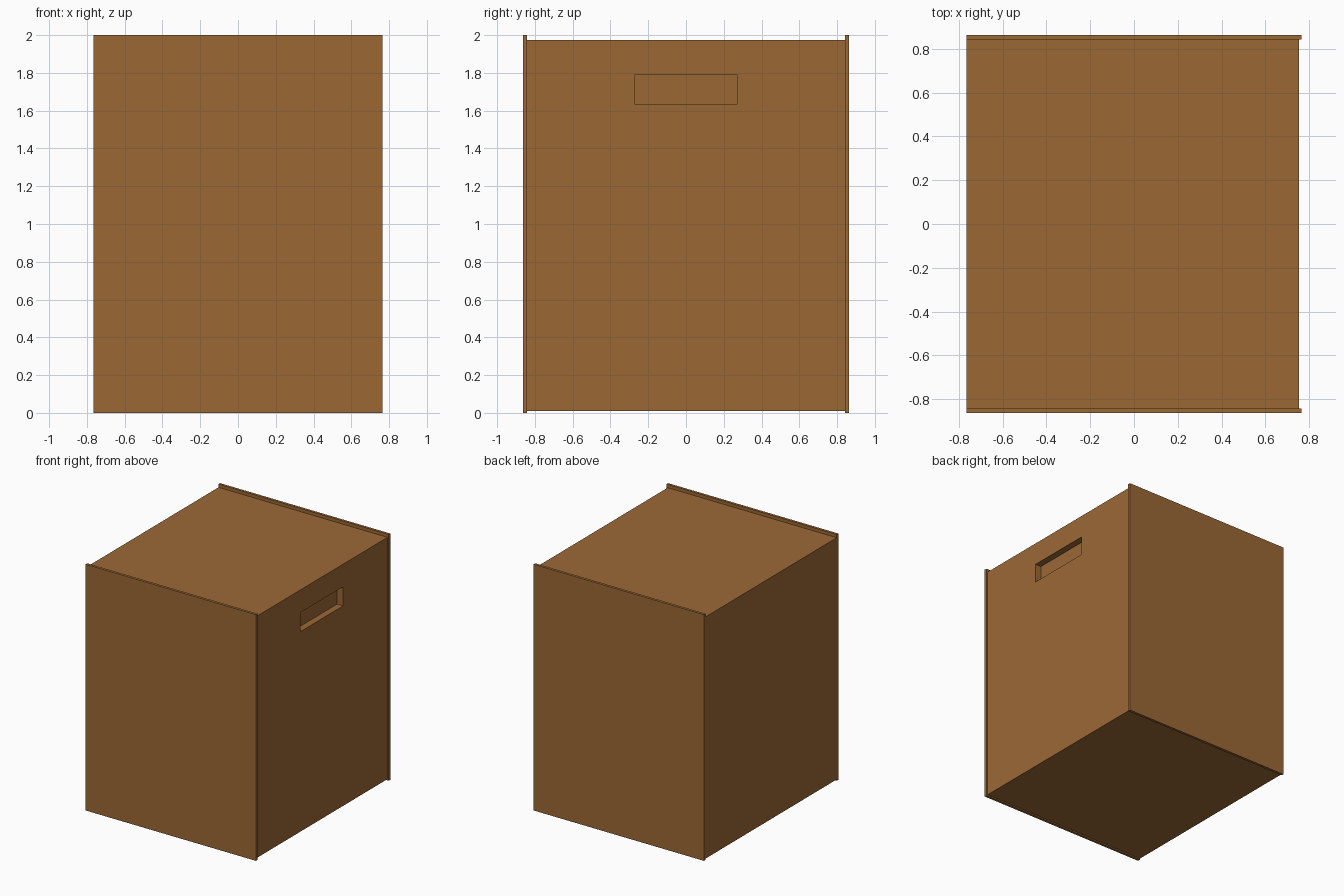
import bpy

if "Cube" in bpy.data.objects:
    bpy.data.objects.remove(bpy.data.objects["Cube"])

wood = bpy.data.materials.new("warm brown wood")
wood.diffuse_color = (0.33, 0.138, 0.036, 1)
wood.use_nodes = True
wood.node_tree.nodes["Principled BSDF"].inputs["Base Color"].default_value = wood.diffuse_color


def box(name, lo, hi):
    """Axis-aligned box between two corners."""
    centre = [(a + b) / 2 for a, b in zip(lo, hi)]
    bpy.ops.mesh.primitive_cube_add(size=1, location=centre)
    ob = bpy.context.object
    ob.name = name
    ob.scale = [b - a for a, b in zip(lo, hi)]
    bpy.ops.object.transform_apply(location=True, rotation=False, scale=True)
    ob.data.materials.append(wood)
    return ob


# main body, slightly shorter than the end panels and set back on the right
body = box("body", (-0.765, -0.842, 0.01), (0.754, 0.842, 1.974))

# front and back panels
box("front_panel", (-0.765, -0.863, 0), (0.765, -0.842, 2))
box("back_panel", (-0.765, 0.842, 0), (0.765, 0.863, 2))

# recessed hand grip in the right side
cutter = box("grip_cutter", (0.70, -0.272, 1.635), (0.85, 0.272, 1.79))
grip = body.modifiers.new("grip recess", "BOOLEAN")
grip.operation = "DIFFERENCE"
grip.solver = "EXACT"
grip.object = cutter
bpy.context.view_layer.objects.active = body
bpy.ops.object.modifier_apply(modifier=grip.name)
bpy.data.objects.remove(cutter, do_unlink=True)
